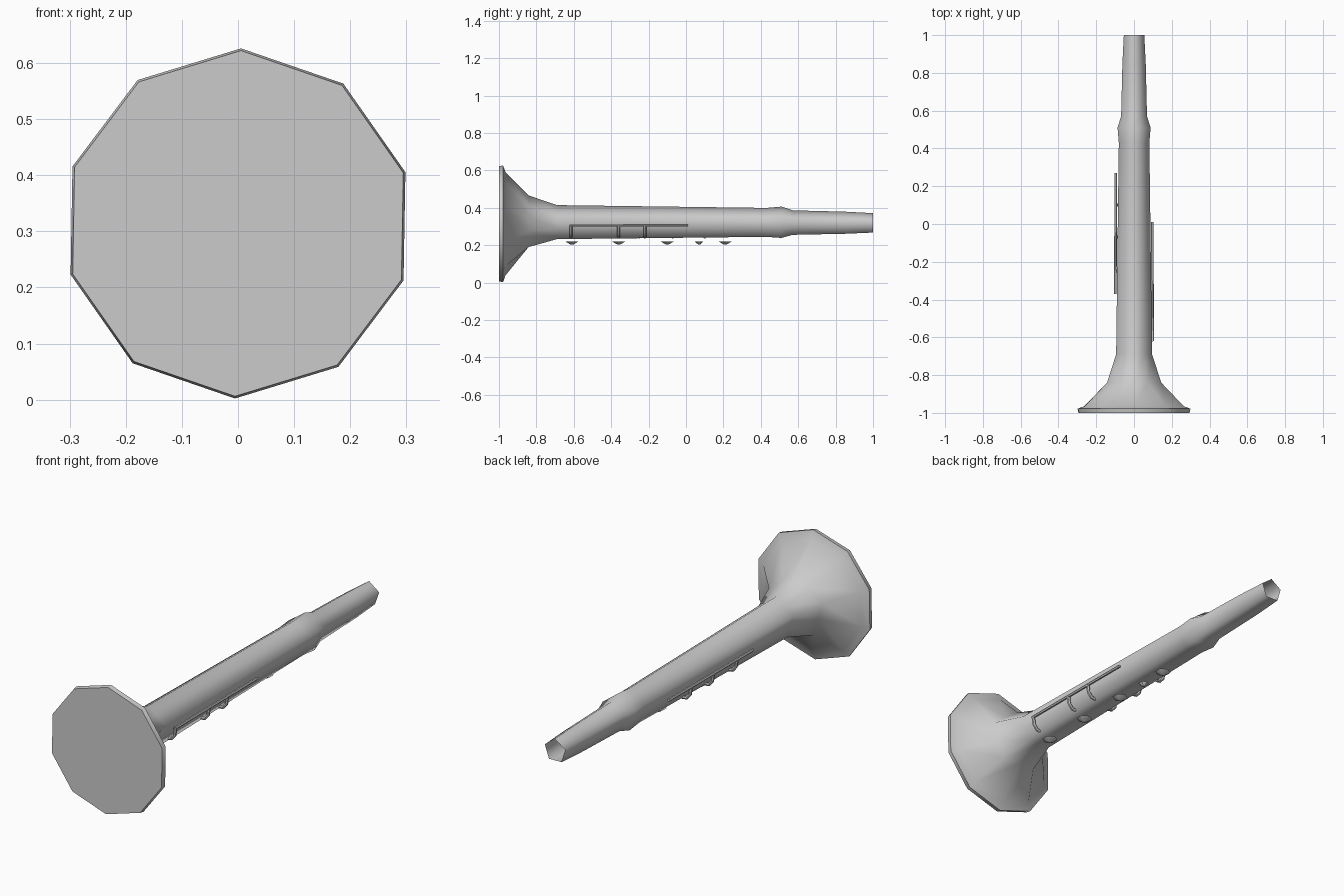
import bpy, bmesh, math

if "Cube" in bpy.data.objects:
    bpy.data.objects.remove(bpy.data.objects["Cube"])

CZ = 0.314  # height of the bore axis


def new_object(name, bm, angle=40):
    bmesh.ops.recalc_face_normals(bm, faces=bm.faces)
    mesh = bpy.data.meshes.new(name)
    bm.to_mesh(mesh)
    bm.free()
    ob = bpy.data.objects.new(name, mesh)
    bpy.context.collection.objects.link(ob)
    bpy.ops.object.select_all(action='DESELECT')
    bpy.context.view_layer.objects.active = ob
    ob.select_set(True)
    bpy.ops.object.shade_smooth_by_angle(angle=math.radians(angle))
    return ob


def rod(name, points, radius):
    """Thin tube that follows a short path."""
    cu = bpy.data.curves.new(name, 'CURVE')
    cu.dimensions = '3D'
    cu.bevel_depth = radius
    cu.bevel_resolution = 1
    cu.use_fill_caps = True
    sp = cu.splines.new('POLY')
    sp.points.add(len(points) - 1)
    for p, co in zip(sp.points, points):
        p.co = (*co, 1)
    ob = bpy.data.objects.new(name, cu)
    bpy.context.collection.objects.link(ob)
    bpy.ops.object.select_all(action='DESELECT')
    bpy.context.view_layer.objects.active = ob
    ob.select_set(True)
    bpy.ops.object.convert(target='MESH')
    bpy.ops.object.shade_smooth_by_angle(angle=math.radians(50))


# Body: five-sided tube flaring into a ten-sided bell (y, radius, sides)
profile = [(1.0, 0.057, 5), (0.85, 0.065, 5), (0.57, 0.072, 5),
           (0.51, 0.092, 5), (0.43, 0.085, 5), (-0.69, 0.100, 5),
           (-0.84, 0.151, 5), (-0.965, 0.276, 10), (-0.978, 0.312, 10),
           (-1.0, 0.308, 10)]
bm = bmesh.new()
rings = []
for y, r, sides in profile:
    ring = []
    for i in range(10):
        a = math.radians(89 + 36 * i)
        # odd points sit on the flat side where the ring is a pentagon
        k = r * math.cos(math.pi / 5) if sides == 5 and i % 2 else r
        ring.append(bm.verts.new((k * math.cos(a), y, CZ + k * math.sin(a))))
    rings.append(ring)
for a, b in zip(rings, rings[1:]):
    for i in range(10):
        j = (i + 1) % 10
        bm.faces.new((a[i], a[j], b[j], b[i]))
bm.faces.new(rings[-1])  # bell front
new_object("body_and_bell", bm, 75)

# Key rods with bent arms on both sides (side, start, end, arm positions)
for label, s, y0, y1, arms in [("right", 1, -0.62, 0.01, (-0.615, -0.36, -0.22)),
                               ("left", -1, -0.37, 0.27, (-0.25, -0.07, 0.10))]:
    rod(label + "_key_rod", [(s * 0.099, y0, 0.305), (s * 0.096, y1, 0.305)], 0.007)
    for n, y in enumerate(arms):
        rod(f"{label}_key_arm_{n + 1}",
            [(s * 0.097, y, 0.305), (s * 0.092, y, 0.268),
             (s * 0.075, y, 0.247), (s * 0.05, y, 0.243)], 0.008)

# Finger pads: shallow cones below the body
for n, (y, r) in enumerate([(-0.61, 0.036), (-0.36, 0.036), (-0.10, 0.036),
                            (0.07, 0.024), (0.21, 0.036)]):
    bm = bmesh.new()
    bmesh.ops.create_cone(bm, cap_ends=True, segments=6, radius1=r * 0.25,
                          radius2=r, depth=0.016)
    bmesh.ops.translate(bm, vec=(0, y, 0.212), verts=bm.verts)
    new_object(f"finger_pad_{n + 1}", bm)
